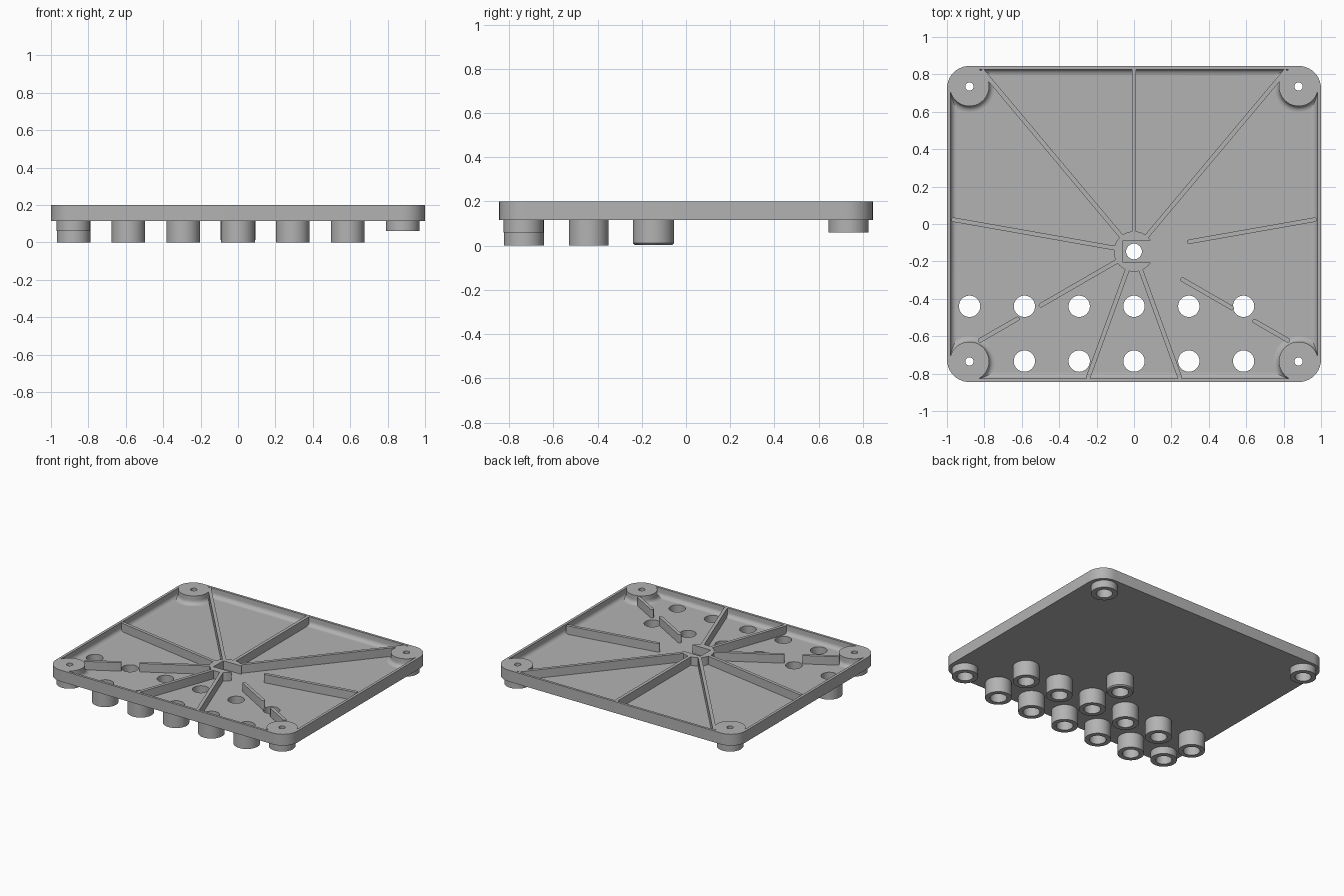
import bpy, bmesh
from math import sin, cos, pi, radians
from mathutils import Matrix, Vector

if "Cube" in bpy.data.objects:
    bpy.data.objects.remove(bpy.data.objects["Cube"])

grey = bpy.data.materials.new("plain grey")
grey.use_nodes = True
COLOUR = (0.45, 0.45, 0.45, 1)
grey.diffuse_color = COLOUR
grey.node_tree.nodes["Principled BSDF"].inputs["Base Color"].default_value = COLOUR

BASE, FLOOR, TOP = 0.115, 0.137, 0.2
HUB = Vector((0, -0.147, 0))


def finish(name, bm):
    bmesh.ops.recalc_face_normals(bm, faces=bm.faces)
    mesh = bpy.data.meshes.new(name)
    bm.to_mesh(mesh)
    bm.free()
    mesh.materials.append(grey)
    obj = bpy.data.objects.new(name, mesh)
    bpy.context.collection.objects.link(obj)
    smooth(obj)
    return obj


def smooth(obj):
    obj.data.shade_smooth()
    obj.data.set_sharp_from_angle(angle=radians(35))


def prism(name, outline, z0, z1, fillet=0):
    """Extrude a flat outline, optionally rounding its bottom edge."""
    bm = bmesh.new()
    face = bm.faces.new([bm.verts.new((x, y, z0)) for x, y in outline])
    bottom = list(face.edges)
    top = bmesh.ops.extrude_face_region(bm, geom=[face], use_keep_orig=True)
    bmesh.ops.translate(bm, vec=(0, 0, z1 - z0),
                        verts=[v for v in top["geom"] if isinstance(v, bmesh.types.BMVert)])
    bmesh.ops.recalc_face_normals(bm, faces=bm.faces)
    if fillet:
        bmesh.ops.bevel(bm, geom=bottom, offset=fillet, segments=5, profile=0.5, affect="EDGES")
    return finish(name, bm)


def rounded(hx, hy, r, steps=10):
    """Outline of a rounded rectangle."""
    pts = []
    for k, (sx, sy) in enumerate([(1, 1), (-1, 1), (-1, -1), (1, -1)]):
        for i in range(steps + 1):
            a = (k + i / steps) * pi / 2
            pts.append((sx * (hx - r) + r * cos(a), sy * (hy - r) + r * sin(a)))
    return pts


def lathe(name, profile, x, y, sides=40):
    """Spin a closed (radius, height) loop around a vertical axis."""
    bm = bmesh.new()
    rings = [[bm.verts.new((x + r * cos(2 * pi * i / sides), y + r * sin(2 * pi * i / sides), z))
              for r, z in profile] for i in range(sides)]
    n = len(profile)
    for i in range(sides):
        a, b = rings[i], rings[(i + 1) % sides]
        for j in range(n):
            bm.faces.new((a[j], b[j], b[(j + 1) % n], a[(j + 1) % n]))
    return finish(name, bm)


def disc(x, y, r, z0, z1):
    circle = [(x + r * cos(2 * pi * i / 40), y + r * sin(2 * pi * i / 40)) for i in range(40)]
    return prism("cutter", circle, z0, z1)


def combine(obj, cutters, operation="DIFFERENCE"):
    """Bake booleans into the object and drop the cutters."""
    for c in cutters:
        mod = obj.modifiers.new("cut", "BOOLEAN")
        mod.operation, mod.solver, mod.object = operation, "EXACT", c
    graph = bpy.context.evaluated_depsgraph_get()
    graph.update()
    mesh = bpy.data.meshes.new_from_object(obj.evaluated_get(graph))
    obj.modifiers.clear()
    obj.data = mesh
    for c in cutters:
        bpy.data.objects.remove(c)
    smooth(obj)


# Positions of the tubes and the corner posts
STEP = 0.293
tubes = [(i * STEP, -0.44) for i in range(-3, 3)] + [(i * STEP, -0.733) for i in range(-2, 3)]
corners = [(sx * 0.88, sy * 0.735) for sx in (-1, 1) for sy in (-1, 1)]

# Shallow tray with a filleted floor and holes
tray = prism("tray", rounded(1, 0.845, 0.12), BASE, TOP)
cavity = prism("cutter", rounded(0.98, 0.827, 0.1), FLOOR, TOP + 0.1, fillet=0.03)
holes = [disc(x, y, 0.057, 0, 0.3) for x, y in tubes]
holes += [disc(x, y, 0.08, 0, 0.18) for x, y in corners]
holes.append(disc(HUB.x, HUB.y, 0.042, 0, 0.3))
combine(tray, [cavity] + holes)

# Tubes under the tray
for x, y in tubes:
    lathe("tube", [(0.057, 0), (0.09, 0), (0.09, BASE), (0.057, BASE)], x, y)
lathe("hub_tube", [(0.057, 0.004), (0.085, 0.004), (0.093, 0.012), (0.093, BASE),
                   (0.042, BASE), (0.042, 0.1), (0.057, 0.1)], HUB.x, HUB.y)

# Corner posts: foot below, flared boss above, stepped screw hole
R, F = 0.105, 0.03
flare = [(R + F - F * sin(a * pi / 10), FLOOR + F - F * cos(a * pi / 10)) for a in range(6)]
for x, y in corners:
    post = lathe("corner_post", [(0.055, 0.06), (0.09, 0.06), (0.09, 0.126), (R + F, 0.126)]
                 + flare + [(R, TOP), (0.022, TOP), (0.022, 0.15), (0.055, 0.15)], x, y)
    combine(post, [prism("cutter", rounded(0.995, 0.84, 0.115), 0, 0.3)], "INTERSECT")

# Central hub with a square channel open to one side
hub = lathe("hub", [(0.03, 0.125), (0.108, 0.125), (0.108, TOP), (0.03, TOP)], HUB.x, HUB.y)
channel = [(-0.06, -0.205), (0.15, -0.205), (0.15, -0.087), (-0.06, -0.087)]
combine(hub, [prism("cutter", channel, 0.1, 0.3)])


# Ribs radiating from the hub, with rounded ends
def rib(angle, start, end, half=0.012):
    turn = Matrix.Rotation(radians(angle), 3, "Z")
    outline = []
    for centre, first in ((end, -90), (start, 90)):
        for i in range(7):
            a = radians(first + i * 30)
            p = turn @ Vector((centre + half * cos(a), half * sin(a), 0)) + HUB
            outline.append((p.x, p.y))
    prism("rib", outline, 0.125, TOP)


for angle, start, end in [(90, 0.1, 0.97), (50, 0.1, 1.255), (130, 0.1, 1.255),
                          (170, 0.1, 0.98), (10, 0.3, 0.98),
                          (250, 0.1, 0.715), (290, 0.1, 0.715),
                          (210, 0.1, 0.575), (210, 0.72, 0.95),
                          (330, 0.3, 0.605), (330, 0.745, 0.95)]:
    rib(angle, start, end)
